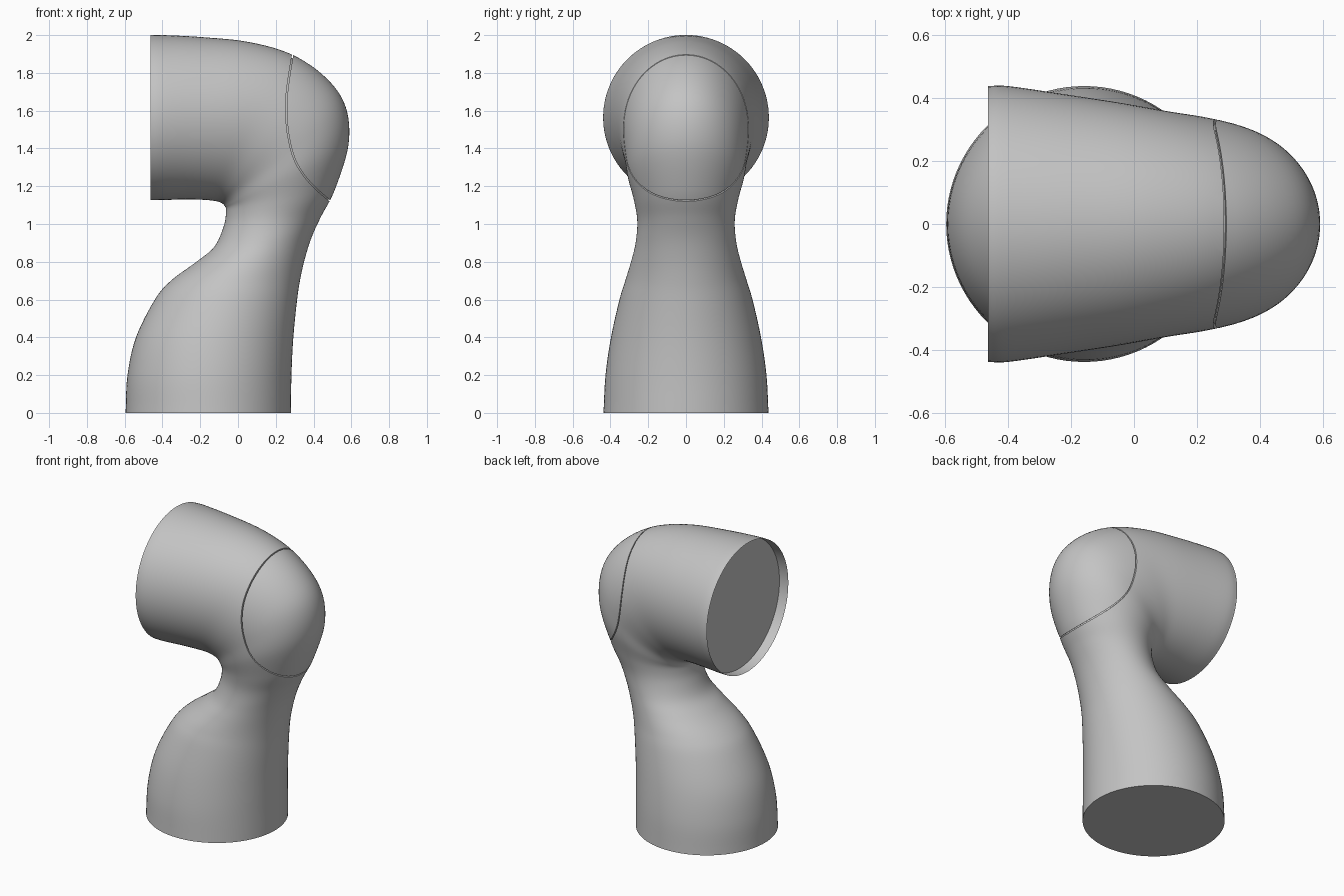
import bpy, bmesh, math
from mathutils import Vector

cube = bpy.data.objects.get("Cube")
if cube:
    bpy.data.objects.remove(cube, do_unlink=True)

grey = bpy.data.materials.new("light_grey")
grey.use_nodes = True
grey.diffuse_color = (0.55, 0.55, 0.55, 1)
grey.node_tree.nodes["Principled BSDF"].inputs["Base Color"].default_value = grey.diffuse_color

SIDES = 96
STEPS = 6

# Each station: inner x, inner z, outer x, outer z, half width
STATIONS = [
    (-.595, 0, .28, 0, .437),
    (-.585, .2, .283, .2, .426),
    (-.54, .4, .293, .4, .397),
    (-.44, .6, .313, .6, .352),
    (-.355, .7, .33, .71, .32),
    (-.22, .8, .355, .82, .288),
    (-.125, .88, .39, .93, .266),
    (-.075, .99, .44, 1.04, .258),
    (-.063, 1.07, .512, 1.18, .275),
    (-.07, 1.095, .585, 1.42, .308),
    (-.085, 1.11, .57, 1.62, .325),
    (-.105, 1.118, .47, 1.77, .342),
    (-.13, 1.123, .29, 1.895, .36),
    (-.18, 1.128, .06, 1.963, .386),
    (-.28, 1.13, -.2, 1.99, .414),
    (-.4, 1.127, -.4, 2, .437),
    (-.463, 1.126, -.463, 2, .437),
]

# Side profile of the seam around the elbow cover
SEAM = [(.32, 2.05), (.29, 1.9), (.262, 1.72), (.255, 1.6), (.268, 1.46),
        (.305, 1.33), (.38, 1.22), (.49, 1.12), (.6, 1.04)]


def smooth_points(points):
    """Catmull-Rom interpolation of tuples of any length."""
    pts = [Vector(p) for p in points]
    pts = [2 * pts[0] - pts[1]] + pts + [2 * pts[-1] - pts[-2]]
    out = []
    for a, b, c, d in zip(pts, pts[1:], pts[2:], pts[3:]):
        for i in range(STEPS):
            t = i / STEPS
            out.append(b + (c - a) * (t / 2)
                       + (2 * a - 5 * b + 4 * c - d) * (t * t / 2)
                       + (3 * b - a - 3 * c + d) * (t ** 3 / 2))
    return out + [pts[-2]]


def finish(name, bm):
    bmesh.ops.recalc_face_normals(bm, faces=bm.faces)
    mesh = bpy.data.meshes.new(name)
    bm.to_mesh(mesh)
    bm.free()
    mesh.materials.append(grey)
    obj = bpy.data.objects.new(name, mesh)
    bpy.context.collection.objects.link(obj)
    return obj


def loft(name, scale, recessed):
    """Elliptical tube fanned around the elbow."""
    bm = bmesh.new()
    rings = []
    for ix, iz, ox, oz, width in smooth_points(STATIONS):
        inner, outer = Vector((ix, 0, iz)), Vector((ox, 0, oz))
        mid, half = (inner + outer) / 2, (outer - inner) / 2
        ring = []
        for i in range(SIDES):
            a = math.tau * i / SIDES
            offset = half * math.cos(a) + Vector((0, width * math.sin(a), 0))
            ring.append(bm.verts.new(mid + offset * scale))
        rings.append(ring)
    for low, high in zip(rings, rings[1:]):
        for i in range(SIDES):
            j = (i + 1) % SIDES
            bm.faces.new((low[i], low[j], high[j], high[i]))
    bm.faces.new(rings[0])
    end = bm.faces.new(rings[-1])
    bmesh.ops.recalc_face_normals(bm, faces=bm.faces)
    if recessed:
        # Thin lip around the open flange
        bmesh.ops.inset_individual(bm, faces=[end], thickness=.005)
        bmesh.ops.translate(bm, verts=end.verts, vec=(.063, 0, 0))
    return finish(name, bm)


def seam_sheet(name, gap, reach):
    """Thin curved slab following the seam, running across the joint."""
    bm = bmesh.new()
    pts = smooth_points(SEAM)
    rows = []
    for i, p in enumerate(pts):
        along = (pts[min(i + 1, len(pts) - 1)] - pts[max(i - 1, 0)]).normalized()
        side = Vector((-along.y, along.x)) * gap / 2
        row = []
        for q, y in ((p - side, -reach), (p + side, -reach), (p + side, reach), (p - side, reach)):
            row.append(bm.verts.new((q.x, y, q.y)))
        rows.append(row)
    for a, b in zip(rows, rows[1:]):
        for i in range(4):
            j = (i + 1) % 4
            bm.faces.new((a[i], a[j], b[j], b[i]))
    bm.faces.new(rows[0])
    bm.faces.new(rows[-1])
    return finish(name, bm)


def subtract(target, cutter):
    mod = target.modifiers.new("cut", 'BOOLEAN')
    mod.operation = 'DIFFERENCE'
    mod.solver = 'EXACT'
    mod.object = cutter
    bpy.context.view_layer.objects.active = target
    bpy.ops.object.modifier_apply(modifier=mod.name)
    bpy.data.objects.remove(cutter, do_unlink=True)


# Arm joint with a shallow groove outlining the elbow cover
joint = loft("arm_joint", 1, True)
groove = seam_sheet("seam_groove", .007, .6)
subtract(groove, loft("groove_floor", .96, False))
subtract(joint, groove)

bpy.ops.object.select_all(action='DESELECT')
joint.select_set(True)
bpy.context.view_layer.objects.active = joint
bpy.ops.object.shade_smooth_by_angle(angle=math.radians(35))
